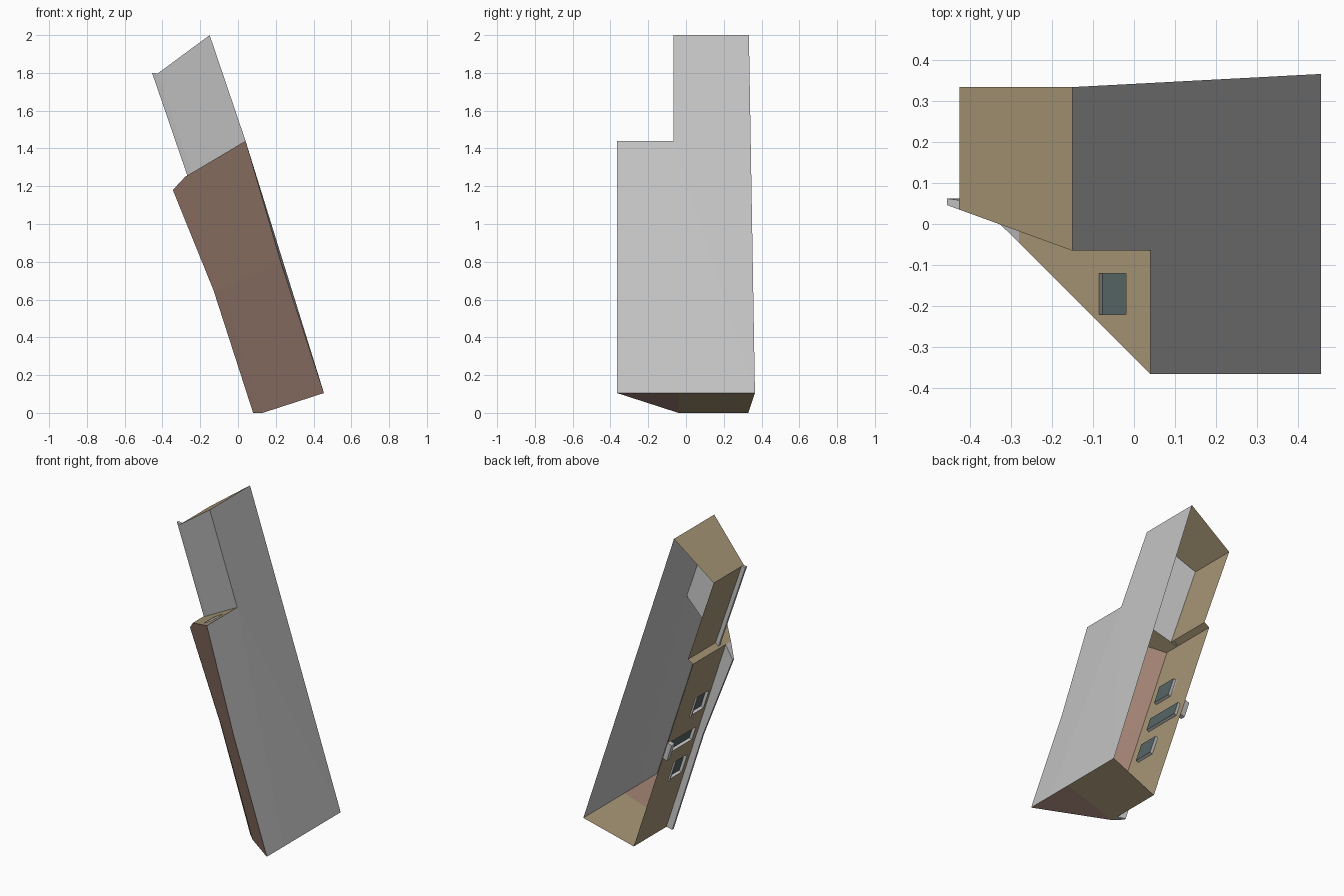
import bpy, bmesh
from mathutils import Vector

if "Cube" in bpy.data.objects:
    bpy.data.objects.remove(bpy.data.objects["Cube"])


def material(name, rgb):
    m = bpy.data.materials.new(name)
    m.diffuse_color = (*rgb, 1)
    m.use_nodes = True
    m.node_tree.nodes["Principled BSDF"].inputs["Base Color"].default_value = m.diffuse_color
    return m


GREY = material("grey slab", (0.55, 0.55, 0.55))
BEIGE = material("beige render", (0.385, 0.305, 0.18))
BROWN = material("brown tile", (0.36, 0.225, 0.175))
WHITE = material("pale trim", (0.62, 0.62, 0.62))
GLASS = material("slate glass", (0.095, 0.13, 0.13))

LOWER_CENTRE = Vector((0.13, 0.1, 0.7))
UPPER_CENTRE = Vector((-0.18, 0.18, 1.62))


def sheet(name, faces, mat, centre=LOWER_CENTRE):
    """Open shell of polygons, every face turned away from a point inside the house."""
    bm = bmesh.new()
    for pts in faces:
        f = bm.faces.new([bm.verts.new(p) for p in pts])
        f.normal_update()
        if f.normal.dot(f.calc_center_median() - centre) < 0:
            f.normal_flip()
    bmesh.ops.remove_doubles(bm, verts=bm.verts, dist=0.0005)
    me = bpy.data.meshes.new(name)
    bm.to_mesh(me)
    bm.free()
    me.materials.append(mat)
    ob = bpy.data.objects.new(name, me)
    bpy.context.collection.objects.link(ob)
    return ob


def strips(*lines):
    """Quads between neighbouring rows of points."""
    return [(a[i], a[i + 1], b[i + 1], b[i])
            for a, b in zip(lines, lines[1:]) for i in range(len(a) - 1)]


def opening(name, corners, inward):
    """Recessed pane with pale reveals behind a hole."""
    outer = [Vector(c) for c in corners]
    inner = [c + inward for c in outer]
    sheet(name + "_pane", [inner], GLASS)
    mid = sum(inner, Vector()) / 4
    sheet(name + "_reveal", [(outer[i], outer[(i + 1) % 4], inner[(i + 1) % 4], inner[i])
                             for i in range(4)], WHITE, mid + inward * 20)


def box(name, p, u, v, w, mat):
    """Parallelepiped from a corner and three edge vectors."""
    p, u, v, w = map(Vector, (p, u, v, w))
    c = p + (u + v + w) / 2
    faces = []
    for a, b, n in ((u, v, w), (v, w, u), (w, u, v)):
        for q in (p, p + n):
            faces.append((q, q + a, q + a + b, q + b))
    return sheet(name, faces, mat, c)


# Key lines of the tall wing: ridge, wall head, eave, soffit
ridge = [(0.455, -0.365, 0.105), (0.226, -0.365, 0.80), (0.04, -0.365, 1.44)]
head = [(0.13, -0.04, 0.0), (-0.085, -0.042, 0.655), (-0.28, -0.045, 1.25)]
eave = [(0.08, 0.008, 0.0), (-0.13, 0.006, 0.65), (-0.345, 0.018, 1.18)]
lip = [(x, y + 0.014, z) for x, y, z in eave]
soffit = [(x, 0.008, z) for x, y, z in head]

sheet("tall_roof", strips(ridge, head, eave), BROWN)
sheet("tall_eave_trim", strips(eave, lip, soffit), GREY)
sheet("tall_eave_ends", [(head[i], eave[i], lip[i], soffit[i]) for i in (0, 2)], GREY)

# Back slab shared by both wings
fold = (0.455, -0.2, 0.105)
step = (0.04, -0.065, 1.44)
back_foot = (0.455, 0.365, 0.105)
top_ridge = (-0.15, -0.065, 2.0)
top_foot = (-0.15, 0.333, 2.0)
sheet("back_slab", [(ridge[0], fold, step, ridge[2], ridge[1]),
                    (fold, back_foot, step), (back_foot, top_foot, top_ridge, step)], GREY)

# Lower end: tiled gable above a rendered wall
gable_back = (0.455, -0.04, 0.105)
sheet("tiled_gable", [(ridge[0], gable_back, head[0])], BROWN)
sheet("lower_end_wall", [(gable_back, back_foot, (0.13, 0.33, 0.0), head[0])], BEIGE)


# Facade with two windows and a door cut as a grid
def on_facade(z, y):
    return Vector((0.13 - 0.328 * z, y, z))


inward = Vector((0.95, 0, 0.31)) * 0.018
holes = {"low_window": (0.39, 0.51, 0.04, 0.165),
         "door": (0.615, 0.70, 0.045, 0.29),
         "high_window": (0.825, 0.945, 0.03, 0.155)}
zs = sorted({0.0, 1.25} | {h[i] for h in holes.values() for i in (0, 1)})
cells = []
for z0, z1 in zip(zs, zs[1:]):
    ys = [-0.042, 0.33]
    for h in holes.values():
        if h[0] == z0:
            ys = [-0.042, h[2], h[3], 0.33]
    for y0, y1 in list(zip(ys, ys[1:]))[::2]:
        cells.append([on_facade(z0, y0), on_facade(z1, y0), on_facade(z1, y1), on_facade(z0, y1)])
sheet("facade", cells, BEIGE)
for name, (z0, z1, y0, y1) in holes.items():
    opening(name, [on_facade(z0, y0), on_facade(z1, y0), on_facade(z1, y1), on_facade(z0, y1)], inward)
    if name != "door":
        box(name + "_sill", on_facade(z0 - 0.005, y1), on_facade(z1 + 0.005, y1) - on_facade(z0 - 0.005, y1),
            (0, 0.01, 0), -inward * 0.5, WHITE)
box("doorstep", on_facade(0.605, 0.30), on_facade(0.71, 0.30) - on_facade(0.605, 0.30),
    (0, 0.03, 0), -inward * 1.7, GREY)


# Upper end wall of the tall wing, with a gable window and a return beside the low wing
def on_end(x, y):
    return Vector((x, y, 1.44 + (x - 0.04) * 0.594))


outer = [on_end(*p) for p in ((0.04, -0.365), (0.04, -0.065), (-0.245, 0.035), (-0.28, -0.045))]
pane = [on_end(*p) for p in ((-0.02, -0.22), (-0.02, -0.12), (-0.085, -0.12), (-0.085, -0.22))]
end_faces = [(outer[i], outer[(i + 1) % 4], pane[(i + 1) % 4], pane[i]) for i in range(4)]
end_faces.append((outer[2], outer[3], on_end(-0.28, 0.33), on_end(-0.245, 0.33)))
sheet("upper_end_wall", end_faces, BEIGE)
opening("gable_window", pane, Vector((0.51, 0, -0.86)) * 0.016)

# Low wing: roof, eave trim, facade and end wall
wall_head = [on_end(-0.245, 0.035), (-0.425, 0.035, 1.797)]
low_ridge = [step, top_ridge]
low_eave = [(-0.266, 0.046, 1.25), (-0.455, 0.046, 1.80)]
low_lip = [(x, 0.062, z) for x, y, z in low_eave]
low_soffit = [(p[0], 0.058, p[2]) for p in wall_head]
foot = [on_end(-0.245, 0.33), (-0.425, 0.333, 1.797)]
sheet("low_roof", strips(low_ridge, wall_head, low_eave), GREY, UPPER_CENTRE)
sheet("low_eave_trim", strips(low_eave, low_lip, low_soffit)
      + [(wall_head[1], low_eave[1], low_lip[1], low_soffit[1])], GREY, UPPER_CENTRE)
sheet("low_facade", strips(wall_head, foot), BEIGE, UPPER_CENTRE)
sheet("low_end_wall", [(top_ridge, top_foot, foot[1], wall_head[1])], BEIGE, UPPER_CENTRE)
